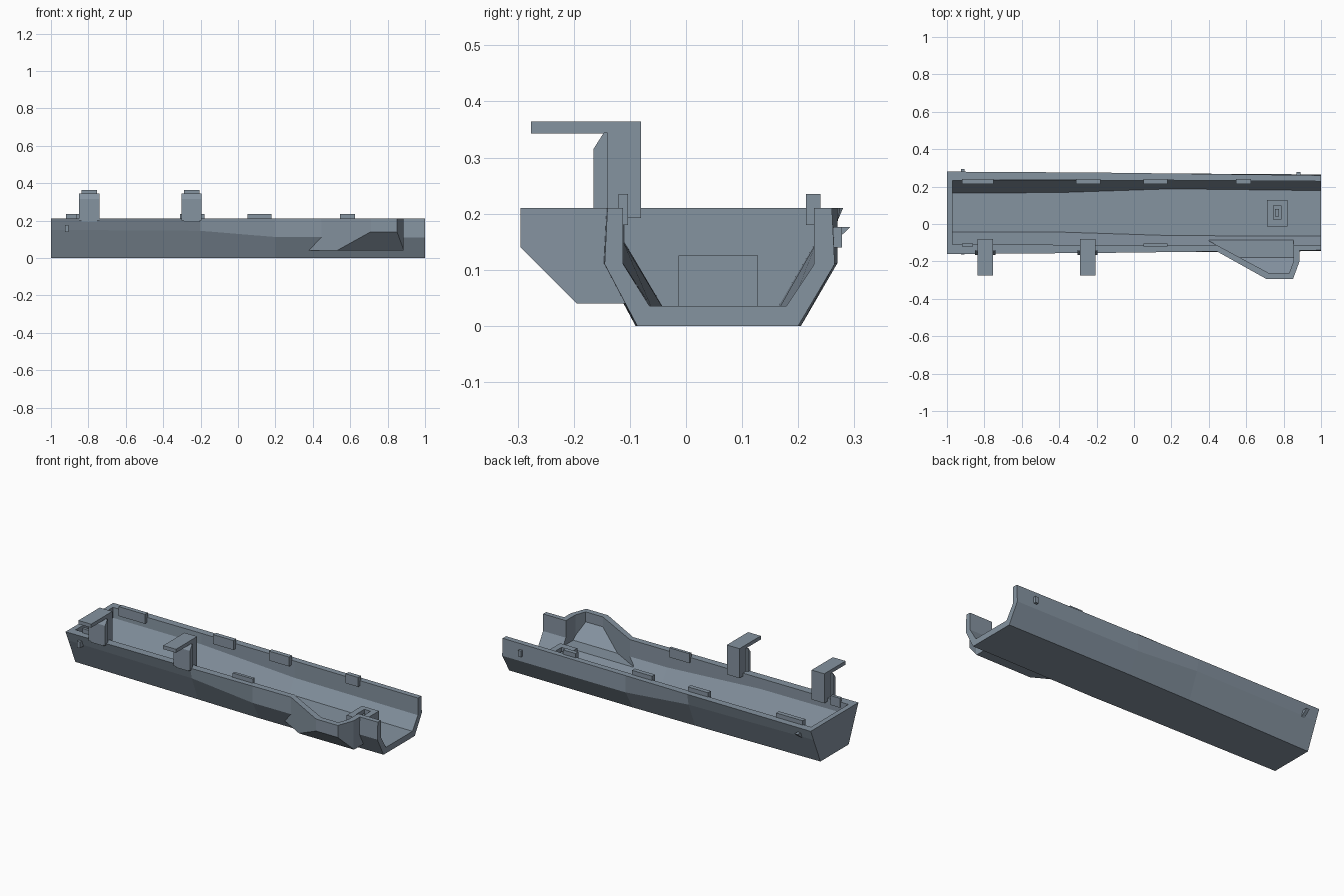
import bpy, bmesh
from mathutils import Vector

cube = bpy.data.objects.get("Cube")
if cube:
    bpy.data.objects.remove(cube)

GREY = (0.235, 0.292, 0.352, 1)
mat = bpy.data.materials.new("slate grey")
mat.use_nodes = True
mat.diffuse_color = GREY
mat.node_tree.nodes["Principled BSDF"].inputs["Base Color"].default_value = GREY


def finish(bm, name):
    bmesh.ops.recalc_face_normals(bm, faces=bm.faces)
    mesh = bpy.data.meshes.new(name)
    bm.to_mesh(mesh)
    bm.free()
    mesh.materials.append(mat)
    ob = bpy.data.objects.new(name, mesh)
    bpy.context.collection.objects.link(ob)
    return ob


def loft(name, sections):
    """Skin a row of closed rings that share a point count."""
    bm = bmesh.new()
    rings = [[bm.verts.new(p) for p in s] for s in sections]
    n = len(rings[0])
    for a, b in zip(rings, rings[1:]):
        for i in range(n):
            j = (i + 1) % n
            bm.faces.new((a[i], a[j], b[j], b[i]))
    bm.faces.new(rings[0])
    bm.faces.new(rings[-1])
    return finish(bm, name)


def box(name, x0, x1, y0, y1, z0, z1):
    ring = [(y0, z0), (y1, z0), (y1, z1), (y0, z1)]
    return loft(name, [[(x, y, z) for y, z in ring] for x in (x0, x1)])


def boolean(ob, cutter, operation):
    mod = ob.modifiers.new(operation.lower(), 'BOOLEAN')
    mod.operation = operation
    mod.object = cutter
    mod.solver = 'EXACT'
    cutter.hide_render = True
    cutter.hide_viewport = True


def trough(name, rows, floor, top):
    """Rows: x, front floor / knee / top y, back floor / knee / top y, knee z."""
    return loft(name, [[(x, f0, floor), (x, b0, floor), (x, b1, k), (x, b2, top),
                        (x, f2, top), (x, f1, k)]
                       for x, f0, f1, f2, b0, b1, b2, k in rows])


def bulge(name, outline, z0, z1, slope):
    """Upright prism whose lower front edge is cut at 45 degrees."""
    bm = bmesh.new()
    low = [bm.verts.new((x, y, z0)) for x, y in outline]
    face = bm.faces.new(low)
    ext = bmesh.ops.extrude_face_region(bm, geom=[face])
    bmesh.ops.translate(bm, vec=(0, 0, z1 - z0),
                        verts=[g for g in ext["geom"] if isinstance(g, bmesh.types.BMVert)])
    cut = bmesh.ops.bisect_plane(bm, geom=bm.verts[:] + bm.edges[:] + bm.faces[:],
                                 plane_co=Vector((0, slope, 0)), plane_no=Vector((0, -1, -1)),
                                 clear_outer=True)
    bmesh.ops.holes_fill(bm, edges=[e for e in bm.edges if e.is_boundary], sides=0)
    return finish(bm, name)


# Hull: straight-sided at the closed end, kneed towards the open end
hull = trough("hull", [
    (-1.0, -.070, -.134, -.160, .190, .254, .280, .150),
    (-0.2, -.082, -.140, -.155, .202, .262, .275, .145),
    (0.2, -.090, -.150, -.150, .205, .270, .270, .112),
    (1.0, -.087, -.145, -.140, .200, .265, .260, .110)], 0, .21)
cavity = trough("cavity_cutter", [
    (-.97, -.042, -.110, -.110, .165, .232, .236, .150),
    (-0.4, -.043, -.111, -.111, .168, .232, .240, .148),
    (0.2, -.062, -.112, -.112, .188, .234, .234, .112),
    (1.05, -.065, -.112, -.112, .178, .228, .228, .110)], .035, .30)

# Side bulge and its hollow
pod = bulge("bulge_outer", [(.30, -.067), (.71, -.295), (.85, -.295), (.885, -.20),
                            (.885, -.07)], .04, .21, -.155)
hollow = bulge("bulge_cutter", [(.40, -.09), (.72, -.262), (.83, -.262), (.853, -.20),
                                (.853, -.05), (.40, -.05)], .07, .30, -.11)
boolean(hull, pod, 'UNION')
boolean(hull, cavity, 'DIFFERENCE')
boolean(hull, hollow, 'DIFFERENCE')

# Locating tabs along both inner rims
for i, (x0, x1) in enumerate([(-.92, -.75), (-.31, -.18), (.05, .18), (.545, .625)]):
    box(f"back_tab_{i + 1}", x0, x1, .214, .240, .18, .235)
for i, (x0, x1) in enumerate([(-.92, -.86), (.05, .18)]):
    box(f"front_tab_{i + 1}", x0, x1, -.120, -.103, .18, .235)

# Two hooked brackets on the front rim
for i, x in enumerate((-.795, -.248)):
    web = [(-.16, .192), (-.08, .192), (-.08, .345), (-.146, .345), (-.16, .32)]
    loft(f"bracket_post_{i + 1}", [[(x + s, y, z) for y, z in web] for s in (-.041, .041)])
    plate = [(-.165, .2), (-.14, .2), (-.14, .345), (-.146, .345), (-.165, .315)]
    loft(f"bracket_front_{i + 1}", [[(x + s, y, z) for y, z in plate] for s in (-.054, .054)])
    box(f"bracket_hook_{i + 1}", x - .041, x + .041, -.276, -.08, .343, .364)

# Small catches on the outer walls
box("front_catch", -.925, -.905, -.163, -.125, .14, .176)
box("back_catch_open_end", .87, .89, .24, .278, .14, .176)
loft("back_catch_closed_end", [[(x, .25, .14), (x, .279, .163), (x, .293, .176), (x, .25, .176)]
                               for x in (-.925, -.905)])

# Socket block standing on the floor
socket = box("floor_socket", .71, .82, -.013, .128, .03, .125)
boolean(socket, box("socket_cutter", .745, .785, .025, .10, .08, .15), 'DIFFERENCE')
box("socket_pin", .755, .775, .04, .08, .07, .11)
